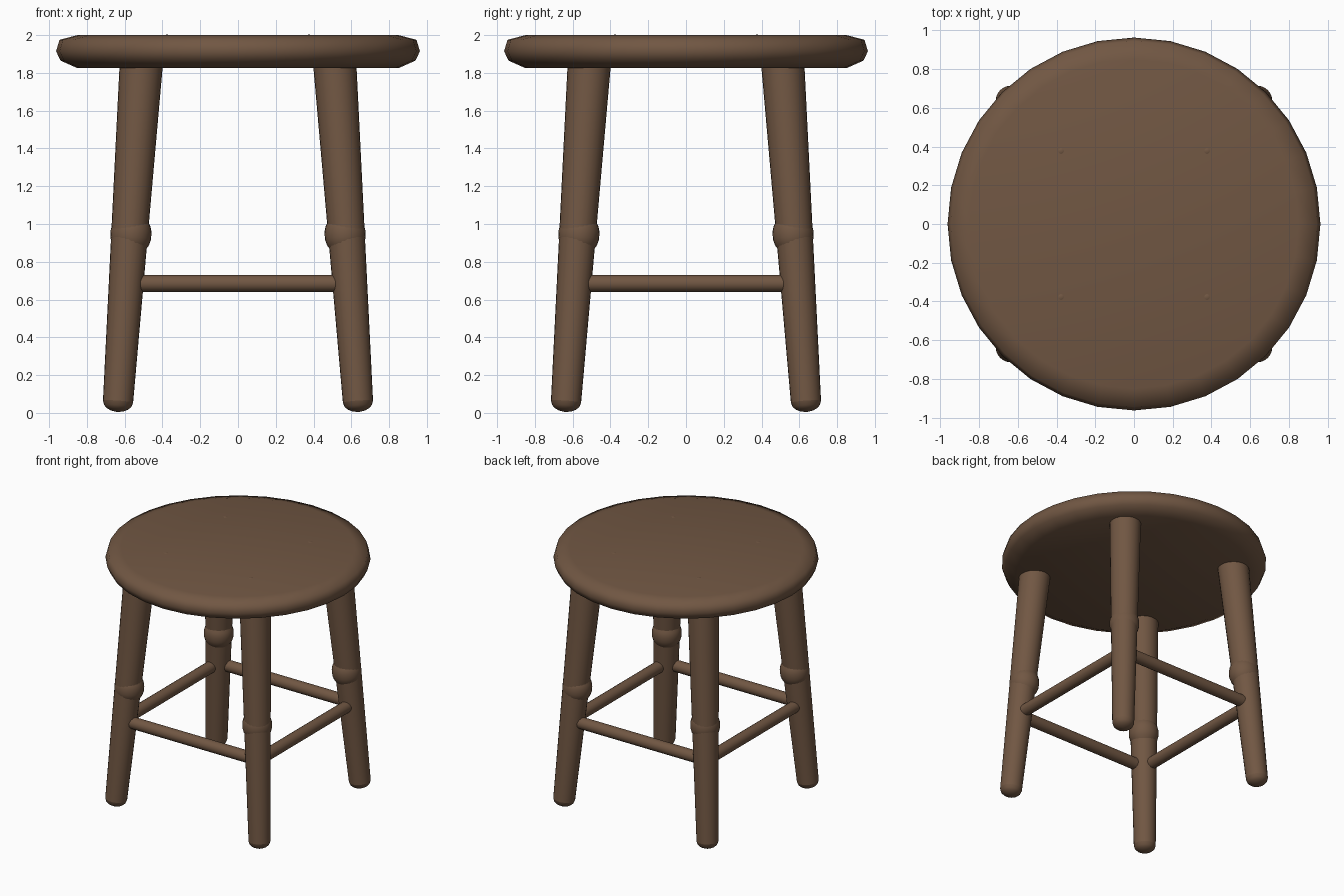
import bpy
import bmesh
from math import cos, sin, pi, radians
from mathutils import Matrix, Vector

if "Cube" in bpy.data.objects:
    bpy.data.objects.remove(bpy.data.objects["Cube"], do_unlink=True)

wood = bpy.data.materials.new("brown_wood")
wood.use_nodes = True
colour = (0.165, 0.095, 0.056, 1)
wood.diffuse_color = colour
bsdf = wood.node_tree.nodes["Principled BSDF"]
bsdf.inputs["Base Color"].default_value = colour
bsdf.inputs["Roughness"].default_value = 0.8


def lathe(name, profile, sides, start=(0, 0, 0), axis=(0, 0, 1), sharp=40):
    """Spin a bottom-to-top (radius, height) profile about an axis and cap its ends."""
    bm = bmesh.new()
    rings = [[bm.verts.new((r * cos(2 * pi * i / sides), r * sin(2 * pi * i / sides), z))
              for i in range(sides)] for r, z in profile]
    for low, high in zip(rings, rings[1:]):
        for i in range(sides):
            j = (i + 1) % sides
            bm.faces.new((low[i], low[j], high[j], high[i]))
    bm.faces.new(rings[0][::-1])
    bm.faces.new(rings[-1])
    turn = Vector((0, 0, 1)).rotation_difference(Vector(axis)).to_matrix().to_4x4()
    bm.transform(Matrix.Translation(start) @ turn)
    mesh = bpy.data.meshes.new(name)
    bm.to_mesh(mesh)
    bm.free()
    mesh.materials.append(wood)
    obj = bpy.data.objects.new(name, mesh)
    bpy.context.collection.objects.link(obj)
    bpy.ops.object.select_all(action="DESELECT")
    obj.select_set(True)
    bpy.context.view_layer.objects.active = obj
    bpy.ops.object.shade_smooth_by_angle(angle=radians(sharp))
    return obj


# Round seat with a softened rim
lathe("seat", [(0.85, 1.825), (0.94, 1.865), (0.963, 1.915), (0.945, 1.975), (0.85, 2.0)],
      32, sharp=60)

# Shared profiles: domed foot, swollen collar, small peg
dome = [(0.08 * cos(a), -0.055 * sin(a)) for a in (radians(d) for d in (85, 65, 45, 25, 0))]
collar = [(0.085, -0.075), (0.1, -0.05), (0.108, -0.02), (0.108, 0.02), (0.1, 0.05), (0.085, 0.075)]
peg = [(0.022, -0.02), (0.022, 0.0), (0.015, 0.004), (0.005, 0.006)]

# Four splayed legs, each with its foot, collar and peg
for x_sign, x_name in ((1, "left"), (-1, "right")):
    for y_sign, y_name in ((-1, "front"), (1, "back")):
        side = y_name + "_" + x_name
        bottom = Vector((0.635 * x_sign, 0.635 * y_sign, 0.06))
        top = Vector((0.51 * x_sign, 0.51 * y_sign, 1.88))
        axis = top - bottom
        lathe(side + "_leg", [(0.08, 0), (0.115, axis.length)], 24, bottom, axis)
        lathe(side + "_foot", dome, 24, bottom, axis)
        lathe(side + "_collar", collar, 24, (0.567 * x_sign, 0.567 * y_sign, 0.945), axis)
        lathe(side + "_peg", peg, 12, (0.377 * x_sign, 0.377 * y_sign, 2.0 - 0.004))

# Four round rails joining the legs
rail = [(0.045, 0), (0.045, 1.16)]
for sign, y_name, x_name in ((-1, "front", "right"), (1, "back", "left")):
    lathe(y_name + "_rail", rail, 16, (-0.58, 0.6 * sign, 0.685), (1, 0, 0))
    lathe(x_name + "_rail", rail, 16, (0.6 * sign, -0.58, 0.685), (0, 1, 0))
